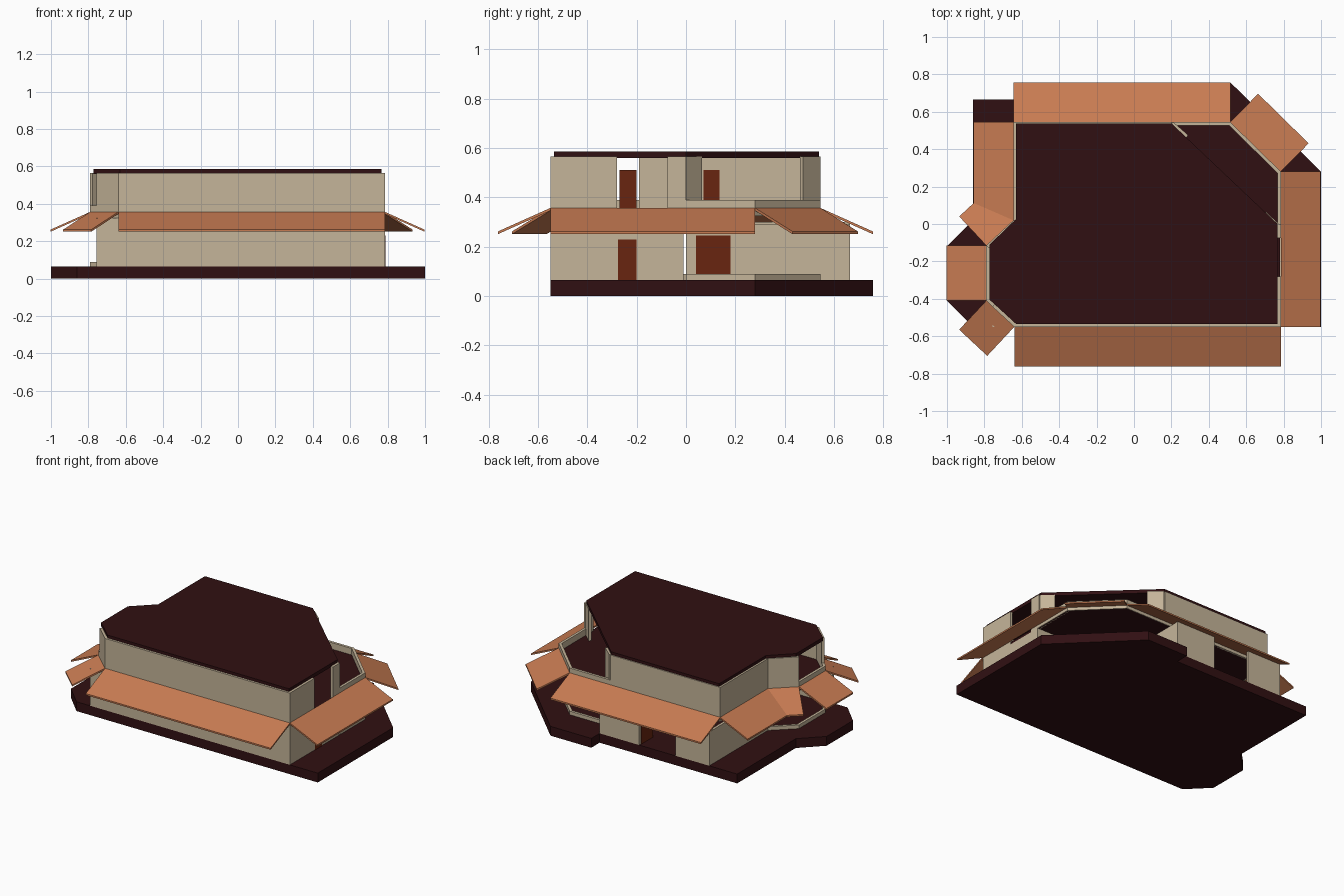
import bpy
from mathutils import Vector

if "Cube" in bpy.data.objects:
    bpy.data.objects.remove(bpy.data.objects["Cube"])


def material(name, rgb):
    m = bpy.data.materials.new(name)
    m.use_nodes = True
    m.diffuse_color = (*rgb, 1)
    m.node_tree.nodes["Principled BSDF"].inputs["Base Color"].default_value = (*rgb, 1)
    return m


PLASTER = material("beige plaster", (0.56, 0.46, 0.32))
TILE = material("terracotta", (0.58, 0.2, 0.085))
DARK = material("dark maroon", (0.03, 0.005, 0.006))
WOOD = material("red brown wood", (0.14, 0.018, 0.005))


def mesh_object(name, verts, faces, mat):
    me = bpy.data.meshes.new(name)
    me.from_pydata(verts, [], faces)
    me.materials.append(mat)
    ob = bpy.data.objects.new(name, me)
    bpy.context.collection.objects.link(ob)
    return ob


def loft(name, bottom, top, mat):
    """Closed solid between two matching counter-clockwise rings."""
    n = len(bottom)
    faces = [tuple(reversed(range(n))), tuple(range(n, 2 * n))]
    faces += [(i, (i + 1) % n, n + (i + 1) % n, n + i) for i in range(n)]
    return mesh_object(name, bottom + top, faces, mat)


def prism(name, pts, z0, z1, mat):
    return loft(name, [(x, y, z0) for x, y in pts], [(x, y, z1) for x, y in pts], mat)


def wall(name, a, b, z0, z1, mat=PLASTER, t=0.018):
    """Upright panel from a to b, thickened to the left of its direction."""
    a, b = Vector(a), Vector(b)
    d = (b - a).normalized()
    n = Vector((-d.y, d.x)) * t
    prism(name, [tuple(p) for p in (a, b, b + n, a + n)], z0, z1, mat)


def wall_run(name, path, z0, z1):
    for i in range(len(path) - 1):
        wall(f"{name}_{i + 1}", path[i], path[i + 1], z0, z1)


def awning(name, a, b, reach=0.212, z_in=0.357, z_out=0.262, t=0.011):
    a, b = Vector(a), Vector(b)
    d = (b - a).normalized()
    o = Vector((d.y, -d.x)) * reach
    ring = [(*(a + o), z_out), (*(b + o), z_out), (*b, z_in), (*a, z_in)]
    loft(name, [(x, y, z - t) for x, y, z in ring], ring, TILE)


# Plan corners, counter-clockwise from the front
FL, FR = (-0.64, -0.55), (0.785, -0.55)
RC, BC = (0.785, 0.28), (0.515, 0.545)
BL, LI = (-0.645, 0.545), (-0.645, 0.02)
BAY_B, BAY_F = (-0.79, -0.115), (-0.79, -0.41)
DIAG_R, DIAG_B = (0.785, 0.0), (0.2, 0.545)

BASE, FLOOR0, FLOOR1, EAVE = 0.065, 0.325, 0.345, 0.565

# Slabs
prism("base_slab", [(-0.86, -0.55), (1, -0.55), (1, 0.28), (0.515, 0.757), (0.2, 0.757),
                    (0.2, 0.665), (-0.86, 0.665), (-0.86, 0.02), (-1, -0.12), (-1, -0.41)],
      0, BASE, DARK)
prism("upper_floor", [FL, (0.78, -0.545), (0.78, 0.278), (0.513, 0.54), (-0.64, 0.54),
                      (-0.64, 0.02), (-0.785, -0.115), (-0.785, -0.41)],
      FLOOR0, FLOOR1, DARK)
prism("roof_slab", [(-0.63, -0.535), (0.768, -0.535), (0.768, 0.0), (0.2, 0.538),
                    (-0.632, 0.538), (-0.632, 0.025), (-0.772, -0.11), (-0.772, -0.405)],
      0.56, 0.585, DARK)

# Lower storey
wall("lower_front_wall", (-0.757, -0.55), FR, BASE, FLOOR0)
wall("lower_right_wall", FR, (0.785, -0.01), BASE, FLOOR0)
wall("lower_right_door", (0.788, -0.275), (0.788, -0.2), BASE, 0.23, WOOD, 0.005)
wall("porch_inner_wall", (0.785, -0.01), (0.2, -0.01), BASE, FLOOR0)
wall("porch_side_wall", (0.2, 0.0), (0.2, 0.665), BASE, 0.29)
wall("porch_door", (0.204, 0.04), (0.204, 0.18), BASE, 0.245, WOOD, 0.006)
wall("lower_back_wall_left", (0.2, 0.665), (-0.105, 0.665), BASE, 0.292)
wall("lower_back_wall_right", (-0.383, 0.665), (-0.645, 0.665), BASE, 0.292)
wall("back_open_door", (-0.108, 0.645), (-0.108, 0.52), BASE, 0.235, WOOD, 0.008)
wall("lower_left_wall", (-0.645, 0.665), LI, BASE, 0.3)
wall_run("porch_kerb", [DIAG_R, RC, BC, DIAG_B], BASE, 0.09)
wall_run("bay_kerb", [LI, BAY_B, BAY_F, (-0.757, -0.445)], BASE, 0.09)

# Upper storey
wall("upper_front_wall", FL, FR, FLOOR0, EAVE)
wall("upper_right_wall_front", FR, (0.785, -0.28), FLOOR0, EAVE)
wall("upper_right_wall_back", (0.785, -0.075), DIAG_R, FLOOR0, EAVE)
wall("upper_back_wall", DIAG_B, BL, FLOOR0, EAVE)
wall("upper_left_wall", BL, LI, FLOOR0, EAVE)
wall("bay_back_wall", LI, BAY_B, FLOOR0, EAVE)
wall("bay_front_wall", (-0.757, -0.442), FL, FLOOR0, EAVE)
wall("bay_parapet", BAY_B, BAY_F, FLOOR0, 0.39)
wall("bay_corner_parapet", BAY_F, (-0.757, -0.442), FLOOR0, 0.39)
wall_run("balcony_parapet", [DIAG_R, RC, BC, DIAG_B], FLOOR0, 0.39)
wall("balcony_stub_right", (0.775, 0.0), (0.705, 0.065), FLOOR0, EAVE)
wall("balcony_stub_back", (0.29, 0.475), (0.21, 0.545), FLOOR0, EAVE)
wall("upper_partition", (0.0, -0.19), (0.0, 0.54), FLOOR1, 0.56)
wall("partition_door", (0.004, 0.07), (0.004, 0.135), FLOOR1, 0.51, WOOD, 0.006)
wall("bedroom_door", (-0.1, -0.27), (-0.1, -0.2), FLOOR1, 0.51, WOOD, 0.008)

# Sloping awnings around the middle
edges = {"front": (FL, FR), "right": (FR, RC), "back_corner": (RC, BC), "back": (BC, BL),
         "left": (BL, LI), "bay_back": (LI, BAY_B), "bay_side": (BAY_B, BAY_F),
         "bay_front": (BAY_F, FL)}
for side, (a, b) in edges.items():
    awning(side + "_awning", a, b)
